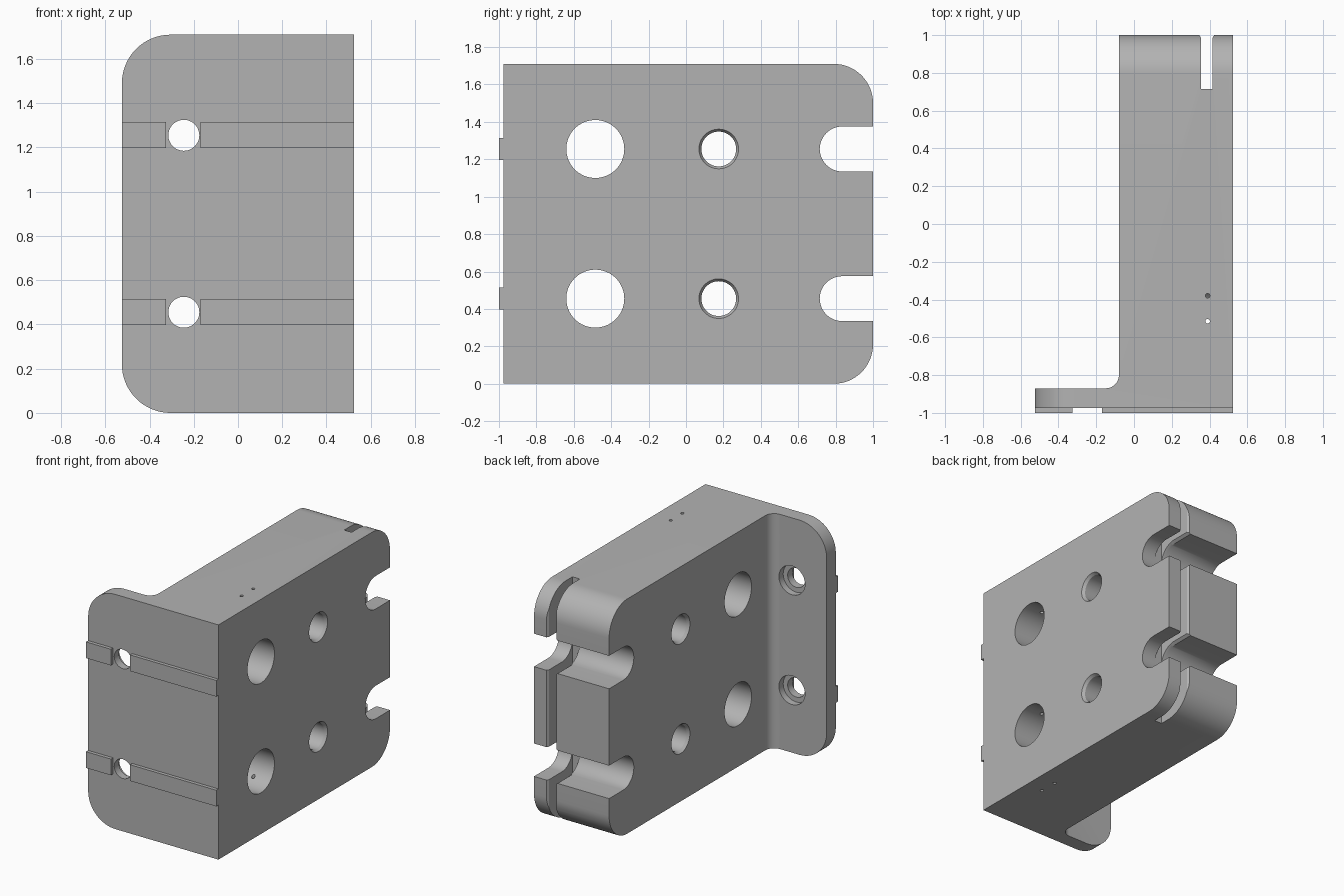
import bpy, bmesh
from math import sin, cos, pi, radians

cube = bpy.data.objects.get("Cube")
if cube:
    bpy.data.objects.remove(cube, do_unlink=True)

grey = bpy.data.materials.new("machined grey")
grey.use_nodes = True
grey.diffuse_color = (0.45, 0.45, 0.45, 1)
grey.node_tree.nodes["Principled BSDF"].inputs["Base Color"].default_value = grey.diffuse_color

H = 1.71
ROWS = (0.455, 1.255)


def place(axis, a, b, level):
    return {"X": (level, a, b), "Y": (a, level, b), "Z": (a, b, level)}[axis]


def loft(name, axis, rings):
    """Solid through equal-length outlines, each at a level along the axis."""
    bm = bmesh.new()
    loops = [[bm.verts.new(place(axis, a, b, lv)) for a, b in pts] for pts, lv in rings]
    n = len(loops[0])
    for lo, hi in zip(loops, loops[1:]):
        for i in range(n):
            j = (i + 1) % n
            bm.faces.new((lo[i], lo[j], hi[j], hi[i]))
    bm.faces.new(loops[0])
    bm.faces.new(loops[-1])
    bmesh.ops.recalc_face_normals(bm, faces=bm.faces)
    mesh = bpy.data.meshes.new(name)
    bm.to_mesh(mesh)
    bm.free()
    mesh.materials.append(grey)
    obj = bpy.data.objects.new(name, mesh)
    bpy.context.collection.objects.link(obj)
    return obj


def prism(name, axis, pts, lo, hi):
    return loft(name, axis, [(pts, lo), (pts, hi)])


def arc(a, b, r, start, end, steps=16):
    return [(a + r * cos(radians(start + (end - start) * i / steps)),
             b + r * sin(radians(start + (end - start) * i / steps))) for i in range(steps + 1)]


def circle(a, b, r, n=48):
    return [(a + r * cos(2 * pi * i / n), b + r * sin(2 * pi * i / n)) for i in range(n)]


def slot(z, r):
    # Round inner end at a fixed depth, open toward the back
    return arc(0.715 + r, z, r, 90, 270, 24) + [(1.2, z - r), (1.2, z + r)]


def cut(target, tool, operation="DIFFERENCE"):
    mod = target.modifiers.new(tool.name, "BOOLEAN")
    mod.operation = operation
    mod.solver = "EXACT"
    mod.object = tool
    bpy.context.view_layer.objects.active = target
    bpy.ops.object.modifier_apply(modifier=mod.name)
    bpy.data.objects.remove(tool, do_unlink=True)


# L-shaped bracket with a filleted inner corner
profile = [(-0.525, -0.975), (0.525, -0.975), (0.525, 1), (-0.08, 1)]
profile += arc(-0.15, -0.80, 0.07, 0, -90, 10) + [(-0.525, -0.87)]
bracket = prism("bracket", "Z", profile, 0, H)

# Rounded corners: back of the block, then free edge of the flange
side = [(-1.2, -0.1), (0.79, -0.1), (0.79, 0)] + arc(0.79, 0.21, 0.21, -90, 0)[1:]
side += arc(0.79, H - 0.21, 0.21, 0, 90) + [(0.79, H + 0.1), (-1.2, H + 0.1)]
cut(bracket, prism("back_rounding", "X", side, -1, 1), "INTERSECT")
face = [(0.8, -0.1), (0.8, H + 0.1), (-0.305, H + 0.1)]
face += arc(-0.305, H - 0.22, 0.22, 90, 180) + arc(-0.305, 0.22, 0.22, 180, 270)
face += [(-0.305, -0.1)]
cut(bracket, prism("flange_rounding", "Y", face, -1.3, 1.3), "INTERSECT")

for z in ROWS:
    # Large bore
    cut(bracket, prism("large_bore", "X", circle(-0.485, z, 0.155, 64), -0.3, 0.8))
    # Small bore with eased rims
    small, rim = circle(0.175, z, 0.093), circle(0.175, z, 0.106)
    cut(bracket, loft("small_bore", "X", [(rim, -0.2), (rim, -0.08), (small, -0.06),
                                          (small, 0.505), (rim, 0.525), (rim, 0.7)]))
    # Open slot, eased where the block meets the groove
    cut(bracket, loft("open_slot", "X", [(slot(z, 0.12), -0.3), (slot(z, 0.12), 0.335),
                                         (slot(z, 0.135), 0.355), (slot(z, 0.135), 0.385),
                                         (slot(z, 0.12), 0.386), (slot(z, 0.12), 0.8)]))
    # Counterbored flange hole
    hole, wide = circle(-0.245, z, 0.07), circle(-0.245, z, 0.105)
    cut(bracket, loft("flange_hole", "Y", [(hole, -1.2), (hole, -0.92),
                                           (wide, -0.919), (wide, -0.7)]))

# Vertical groove in the back
groove = [(0.355, 0.715), (0.415, 0.715), (0.415, 0.985), (0.425, 1), (0.425, 1.2),
          (0.345, 1.2), (0.345, 1), (0.355, 0.985)]
cut(bracket, prism("back_groove", "Z", groove, -0.3, H + 0.3))

# Pin holes: one straight through, one from each end into the large bores
pin = circle(0.39, -0.38, 0.012, 16)
cut(bracket, prism("through_pin", "Z", circle(0.39, -0.515, 0.012, 16), -0.2, H + 0.2))
cut(bracket, prism("lower_pin", "Z", pin, -0.2, ROWS[0]))
cut(bracket, prism("upper_pin", "Z", pin, ROWS[1], H + 0.2))

# Raised keys on the front, interrupted around the holes
parts = [bracket]
for row, z in zip(("lower", "upper"), ROWS):
    for end, x0, x1 in (("short", -0.525, -0.325), ("long", -0.17, 0.525)):
        outline = [(x0, z - 0.058), (x1, z - 0.058), (x1, z + 0.06), (x0, z + 0.06)]
        parts.append(prism(f"{row}_{end}_key", "Y", outline, -1, -0.975))

bpy.ops.object.select_all(action="DESELECT")
for obj in parts:
    obj.select_set(True)
bpy.context.view_layer.objects.active = bracket
bpy.ops.object.shade_smooth_by_angle(angle=radians(30))
